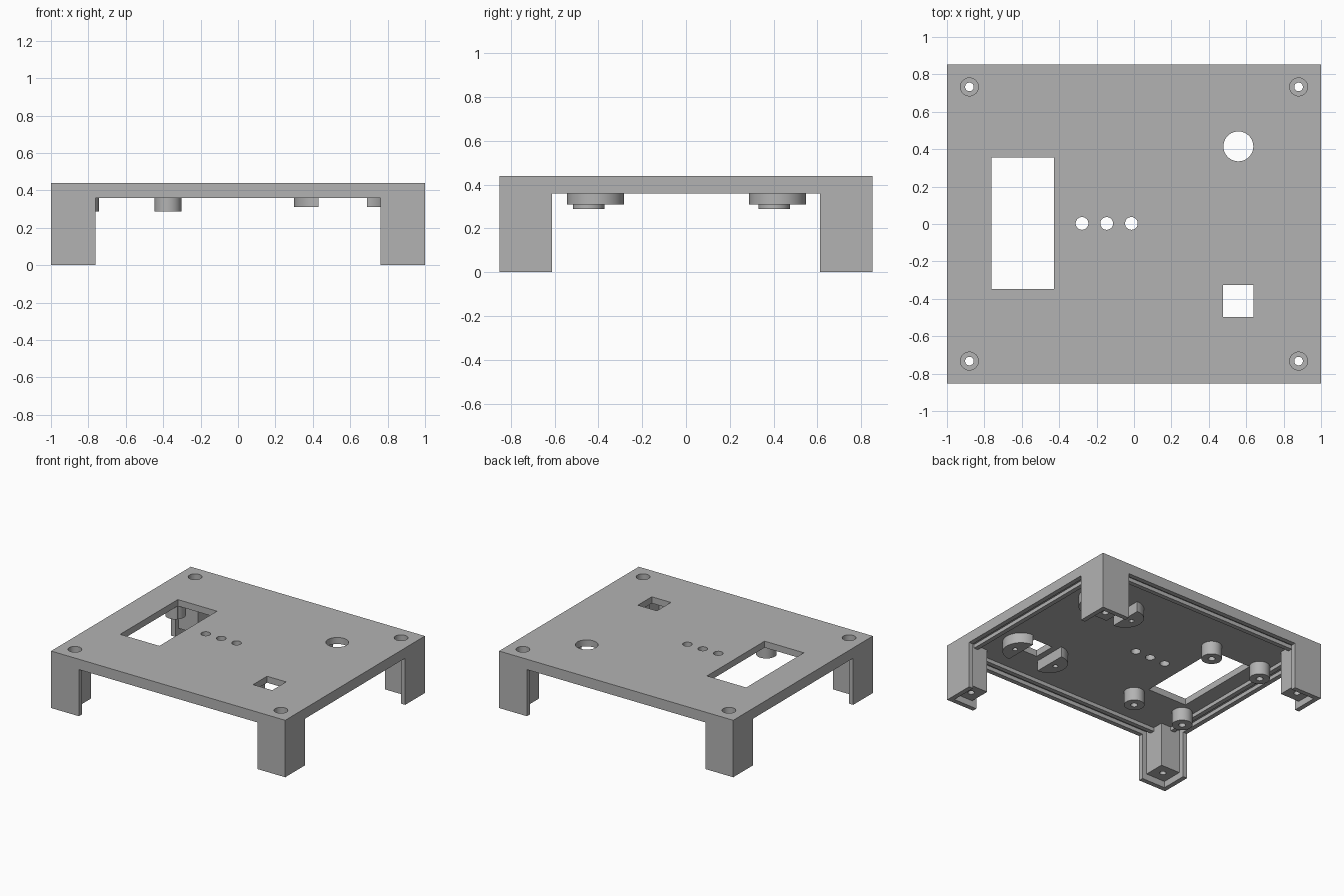
import bpy
import bmesh
from math import cos, sin, pi

old = bpy.data.objects.get("Cube")
if old:
    bpy.data.objects.remove(old, do_unlink=True)

X, Y, TOP = 1.0, 0.852, 0.44      # half sizes and height
RIM, UNDER, EDGE = 0.036, 0.39, 0.36
LEG_X, LEG_Y = 0.763, 0.612       # where the legs begin
SCREW_X, SCREW_Y = 0.88, 0.733

grey = bpy.data.materials.new("plain grey")
grey.use_nodes = True
grey.diffuse_color = (0.45, 0.45, 0.45, 1)
grey.node_tree.nodes["Principled BSDF"].inputs["Base Color"].default_value = grey.diffuse_color


def prism(name, outline, z0, z1):
    """Extrude a counter-clockwise outline from z0 to z1."""
    bm = bmesh.new()
    low = [bm.verts.new((x, y, z0)) for x, y in outline]
    high = [bm.verts.new((x, y, z1)) for x, y in outline]
    n = len(outline)
    bm.faces.new(low[::-1])
    bm.faces.new(high)
    for i in range(n):
        j = (i + 1) % n
        bm.faces.new((low[i], low[j], high[j], high[i]))
    mesh = bpy.data.meshes.new(name)
    bm.to_mesh(mesh)
    bm.free()
    mesh.materials.append(grey)
    obj = bpy.data.objects.new(name, mesh)
    bpy.context.collection.objects.link(obj)
    return obj


def box(name, x0, x1, y0, y1, z0, z1):
    return prism(name, [(x0, y0), (x1, y0), (x1, y1), (x0, y1)], z0, z1)


def arc(x, y, r, start=0.0, sweep=2 * pi, n=40):
    count = n if sweep >= 2 * pi else n + 1
    return [(x + r * cos(start + sweep * i / n), y + r * sin(start + sweep * i / n))
            for i in range(count)]


def disc(name, x, y, r, z0, z1):
    return prism(name, arc(x, y, r), z0, z1)


def cut(obj, cutters):
    """Subtract the cutters, bake the result and delete them."""
    for c in cutters:
        c.hide_render = True
        mod = obj.modifiers.new("cut", 'BOOLEAN')
        mod.operation, mod.solver, mod.object = 'DIFFERENCE', 'EXACT', c
    dg = bpy.context.evaluated_depsgraph_get()
    mesh = bpy.data.meshes.new_from_object(obj.evaluated_get(dg))
    obj.modifiers.clear()
    obj.data = mesh
    for c in cutters:
        bpy.data.objects.remove(c, do_unlink=True)


def screw_cutters(x, y):
    return [disc("screw_hole", x, y, 0.023, -0.1, 0.6),
            disc("screw_head_hole", x, y, 0.048, 0.24, 0.6)]


corners = [(sx, sy) for sx in (-1, 1) for sy in (-1, 1)]

# Lid shell: hollow block, opened between the corner legs
lid = box("lid_shell", -X, X, -Y, Y, 0, TOP)
holes = [
    box("cavity", -X + RIM, X - RIM, -Y + RIM, Y - RIM, -0.1, UNDER),
    box("front_back_opening", -LEG_X, LEG_X, -1.2, 1.2, -0.2, EDGE),
    box("side_opening", -1.2, 1.2, -LEG_Y, LEG_Y, -0.15, EDGE),
    box("display_window", -0.763, -0.428, -0.348, 0.355, 0.2, 0.6),
    box("square_window", 0.477, 0.64, -0.497, -0.327, 0.2, 0.6),
    disc("round_window", 0.558, 0.415, 0.08, 0.2, 0.6),
]
for x in (-0.278, -0.146, -0.014):
    holes.append(disc("indicator_hole", x, 0.003, 0.034, 0.2, 0.6))
for sx, sy in corners:
    holes += screw_cutters(sx * SCREW_X, sy * SCREW_Y)
cut(lid, holes)

# Square screw posts inside the legs
for sx, sy in corners:
    xs = sorted((sx * 0.8, sx * 0.967))
    ys = sorted((sy * 0.653, sy * 0.819))
    post = box("screw_post", *xs, *ys, 0.05, UNDER + 0.01)
    cut(post, screw_cutters(sx * SCREW_X, sy * SCREW_Y))

# Narrow locating ridge inside the rim
for s in (-1, 1):
    ys = sorted((s * (Y - 0.08), s * (Y - 0.115)))
    box("long_ridge", -0.81, 0.81, *ys, EDGE + 0.001, UNDER + 0.005)
    xs = sorted((s * (X - 0.08), s * (X - 0.115)))
    box("short_ridge", *xs, -0.66, 0.66, EDGE + 0.001, UNDER + 0.005)

# Round standoffs around the display window
for x in (-0.815, -0.375):
    for y in (-0.445, 0.402):
        standoff = disc("display_standoff", x, y, 0.072, 0.288, UNDER + 0.01)
        cutters = [disc("pilot_hole", x, y, 0.025, 0.2, UNDER)]
        if y > 0:
            cutters.append(box("window_clearance", -0.763, -0.428, -0.348, 0.355, 0.2, 0.6))
        cut(standoff, cutters)

# Half-round standoffs beside the two small windows
for y in (-0.413, 0.418):
    for x, start, s in ((0.43, pi / 2, -1), (0.69, -pi / 2, 1)):
        half = prism("half_round_standoff", arc(x, y, 0.13, start, pi, 28), 0.31, UNDER + 0.01)
        cut(half, [disc("pilot_hole", x + s * 0.055, y, 0.018, 0.2, UNDER)])

# Smooth the round walls, keep the edges sharp
bpy.ops.object.select_all(action='DESELECT')
for obj in bpy.context.collection.objects:
    if obj.type == 'MESH' and grey.name in obj.data.materials:
        obj.select_set(True)
        bpy.context.view_layer.objects.active = obj
bpy.ops.object.shade_smooth_by_angle(angle=pi / 6)
